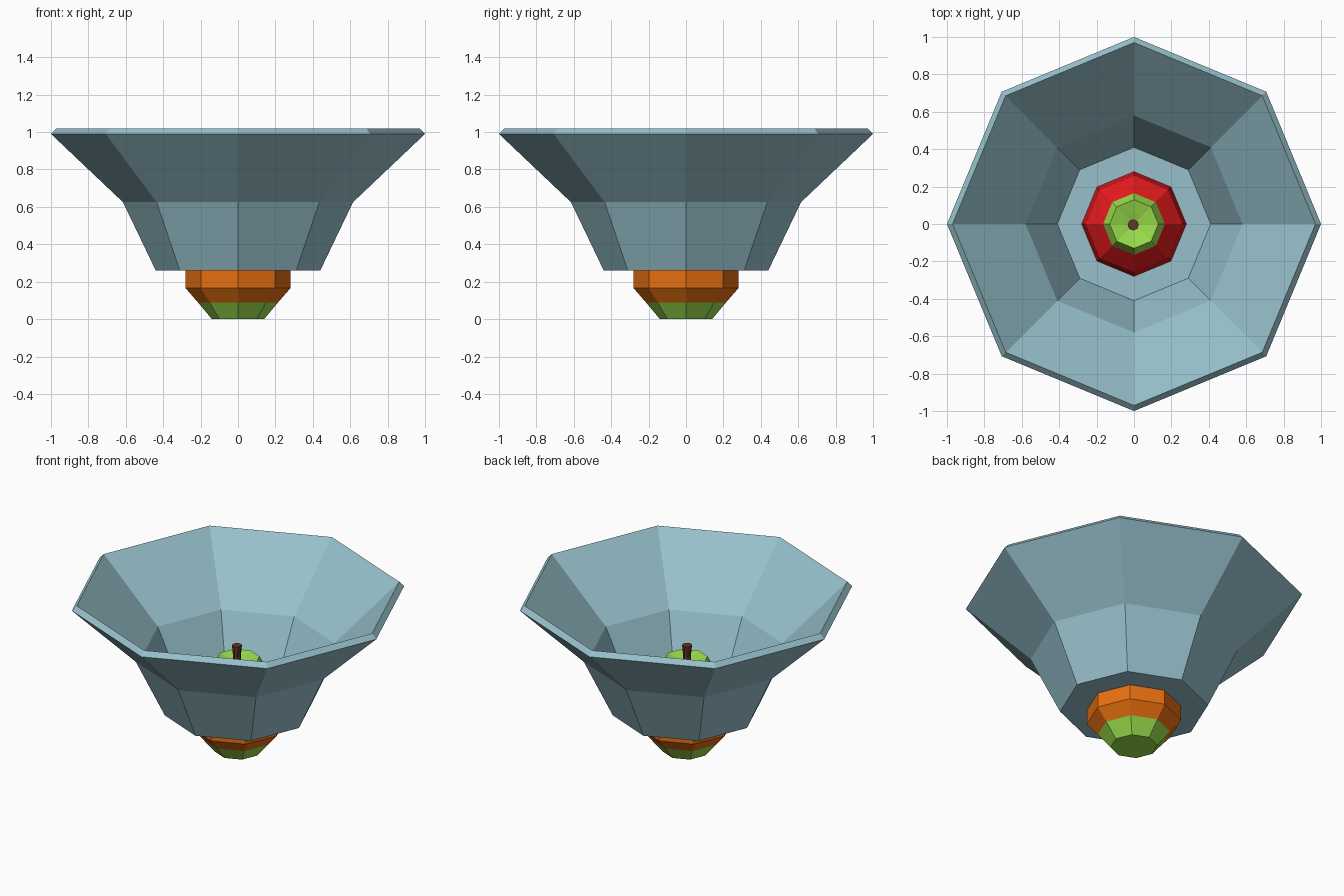
import bpy, bmesh
from math import cos, sin, pi

if "Cube" in bpy.data.objects:
    bpy.data.objects.remove(bpy.data.objects["Cube"])


def material(name, rgb):
    m = bpy.data.materials.new(name)
    m.diffuse_color = (*rgb, 1)
    m.use_nodes = True
    m.node_tree.nodes["Principled BSDF"].inputs["Base Color"].default_value = m.diffuse_color
    return m


def lathe(name, profile, mats, bands=None, sides=8, centre=(0, 0), closed=False):
    """Spin (radius, z) points into flat facets; bands gives a material per segment."""
    bm = bmesh.new()
    rings = []
    for r, z in profile:
        if r == 0:
            rings.append([bm.verts.new((centre[0], centre[1], z))] * sides)
        else:
            rings.append([bm.verts.new((centre[0] + r * cos(2 * pi * i / sides),
                                        centre[1] + r * sin(2 * pi * i / sides), z))
                          for i in range(sides)])
    for k, (a, b) in enumerate(zip(rings, rings[1:])):
        for i in range(sides):
            j = (i + 1) % sides
            corners = list(dict.fromkeys((a[i], a[j], b[j], b[i])))
            f = bm.faces.new(corners)
            f.material_index = bands[k] if bands else 0
    bmesh.ops.recalc_face_normals(bm, faces=bm.faces[:])
    me = bpy.data.meshes.new(name)
    bm.to_mesh(me)
    bm.free()
    for m in mats:
        me.materials.append(m)
    ob = bpy.data.objects.new(name, me)
    bpy.context.collection.objects.link(ob)
    return ob


glaze = material("bowl_glaze", (0.31, 0.53, 0.60))
green = material("green_skin", (0.32, 0.72, 0.07))
orange = material("orange_skin", (0.80, 0.16, 0.005))
red = material("red_skin", (0.80, 0.01, 0.012))
brown = material("stem_brown", (0.13, 0.035, 0.02))

# Flared eight-sided bowl with wall thickness: outside, rim, inside
lathe("bowl", [(0, 0.26), (0.44, 0.26), (0.615, 0.625), (1.0, 0.99),
               (0.97, 1.02), (0.58, 0.65), (0.41, 0.30), (0, 0.30)], [glaze])

# Banded fruit passing through the bowl floor, dimpled on top
lathe("fruit", [(0, 0), (0.14, 0), (0.215, 0.09), (0.28, 0.165), (0.28, 0.30),
                (0.26, 0.43), (0.165, 0.53), (0.13, 0.60), (0.06, 0.58), (0, 0.56)],
      [green, orange, red], [0, 0, 1, 1, 2, 2, 0, 0, 0])

# Stem in the dimple
lathe("stem", [(0, 0.55), (0.027, 0.55), (0.024, 0.62), (0.03, 0.685), (0, 0.685)],
      [brown], centre=(-0.004, -0.005))
